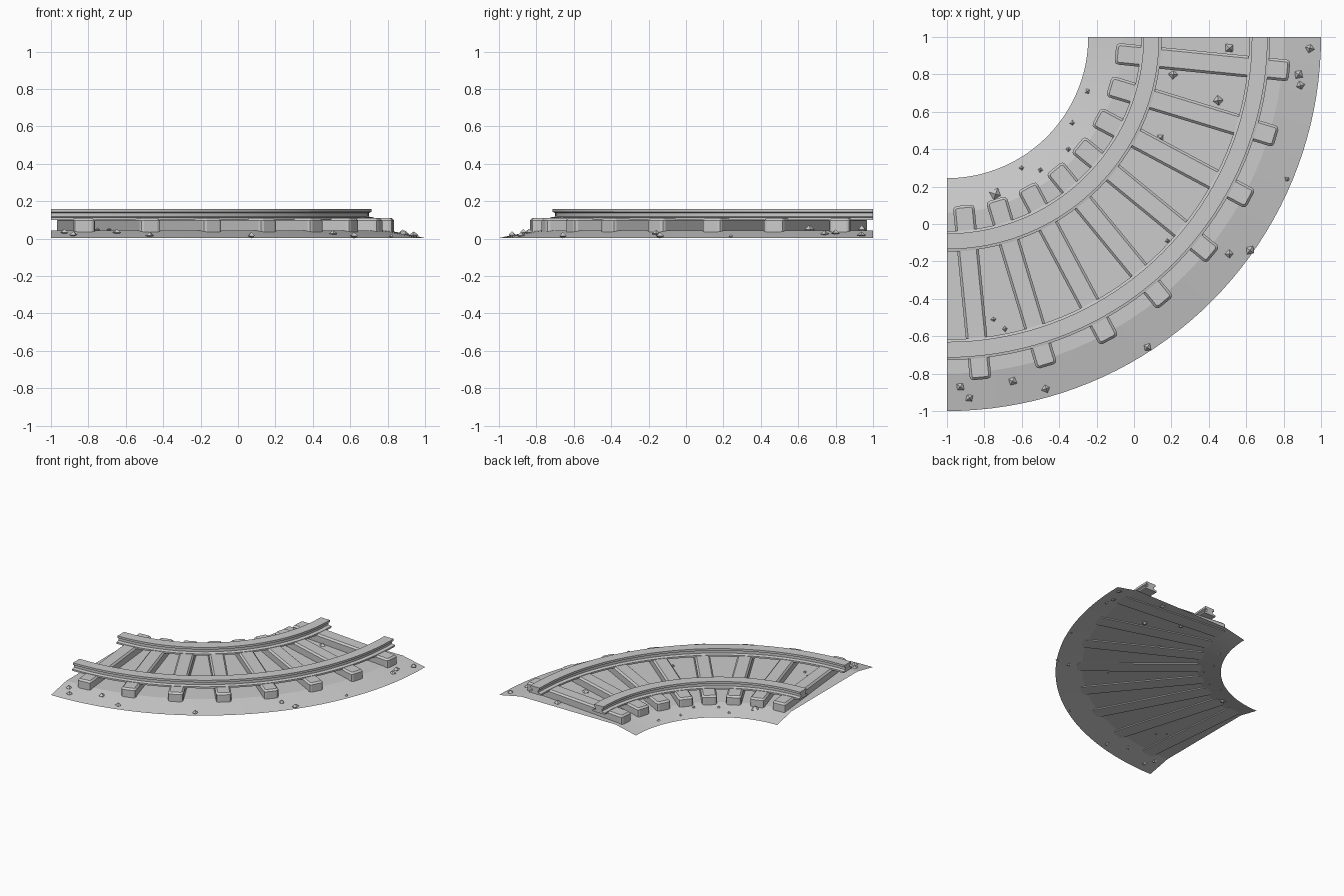
import bpy, bmesh, math, random
from mathutils import Matrix, Vector

cube = bpy.data.objects.get("Cube")
if cube:
    bpy.data.objects.remove(cube, do_unlink=True)

random.seed(4)
CX, CY = -1.0, 1.0          # centre of the bend
STEPS = 40
TIES = 8

grey = bpy.data.materials.new("stone_grey")
grey.use_nodes = True
COLOUR = (0.6, 0.6, 0.6, 1)
grey.diffuse_color = COLOUR
grey.node_tree.nodes["Principled BSDF"].inputs["Base Color"].default_value = COLOUR


def finish(name, bm, smooth=False, fix=True):
    if fix:
        bmesh.ops.recalc_face_normals(bm, faces=bm.faces)
    mesh = bpy.data.meshes.new(name)
    bm.to_mesh(mesh)
    bm.free()
    mesh.materials.append(grey)
    obj = bpy.data.objects.new(name, mesh)
    bpy.context.collection.objects.link(obj)
    if smooth:
        bpy.ops.object.select_all(action='DESELECT')
        obj.select_set(True)
        bpy.context.view_layer.objects.active = obj
        bpy.ops.object.shade_smooth_by_angle(angle=math.radians(10))
    return obj


def sweep(name, profile, closed):
    """Carry a (radius, height) profile round the quarter bend."""
    bm = bmesh.new()
    rings = []
    for i in range(STEPS + 1):
        a = -math.pi / 2 * i / STEPS
        rings.append([bm.verts.new((CX + r * math.cos(a), CY + r * math.sin(a), z))
                      for r, z in profile])
    n = len(profile)
    for a, b in zip(rings, rings[1:]):
        for j in range(n if closed else n - 1):
            k = (j + 1) % n
            bm.faces.new((a[j], b[j], b[k], a[k]))
    if closed:
        bm.faces.new(rings[0])
        bm.faces.new(rings[-1])
    else:
        # open bed faces upwards
        bm.normal_update()
        for f in bm.faces:
            if f.normal.z < 0:
                f.normal_flip()
    return finish(name, bm, smooth=True, fix=closed)


# Gravel bed: open sheet with sloping shoulders
BED = [(0.755, 0.004), (0.94, 0.045), (1.8, 0.045), (2.0, 0.004)]
sweep("gravel_bed", BED, False)


def bed_height(r):
    for (r0, z0), (r1, z1) in zip(BED, BED[1:]):
        if r <= r1:
            return z0 + (z1 - z0) * (r - r0) / (r1 - r0)
    return 0.004


# Rails: foot, web and head
HALF = [(0.055, 0.1), (0.055, 0.113), (0.028, 0.118), (0.028, 0.138),
        (0.042, 0.143), (0.042, 0.16)]
for name, radius in (("inner_rail", 1.093), ("outer_rail", 1.672)):
    profile = [(radius + w, z) for w, z in HALF]
    profile += [(radius - w, z) for w, z in reversed(HALF)]
    sweep(name, profile, True)

# Ties: rounded plan corners and chamfered top, one per equal step of the bend
R0, R1, BOTTOM, TOP = 0.905, 1.84, 0.037, 0.11
for i in range(TIES):
    bm = bmesh.new()
    bmesh.ops.create_cube(bm, size=1)
    bmesh.ops.scale(bm, vec=(R1 - R0, 0.115, TOP - BOTTOM), verts=bm.verts)
    upright = [e for e in bm.edges if abs(e.verts[0].co.z - e.verts[1].co.z) > 0.01]
    bmesh.ops.bevel(bm, geom=upright, offset=0.02, segments=2, profile=0.5, affect='EDGES')
    rim = [e for e in bm.edges if all(v.co.z > 0 for v in e.verts)]
    bmesh.ops.bevel(bm, geom=rim, offset=0.013, segments=1, affect='EDGES')
    turn = Matrix.Rotation(-math.pi / 2 * (i + 0.5) / TIES, 4, 'Z')
    place = Matrix.Translation((CX, CY, (TOP + BOTTOM) / 2)) @ turn
    bm.transform(place @ Matrix.Translation(((R0 + R1) / 2, 0, 0)))
    finish(f"tie_{i + 1}", bm)

# Loose stones: x, y and size group
LARGE = [(.51, .94), (-.74, .16), (.45, .66)]
MEDIUM = [(.94, .94), (.88, .8), (.89, .74), (.21, .8), (.62, -.14), (.51, -.16),
          (.07, -.66), (-.93, -.87), (-.88, -.93), (-.65, -.84), (-.47, -.88), (.14, .46)]
SMALL = [(-.25, .71), (-.33, .54), (-.35, .4), (-.5, .29), (-.6, .3), (.82, .24),
         (.18, -.09), (-.75, -.51), (-.69, -.56)]
bm = bmesh.new()
for size, spots in ((0.034, LARGE), (0.026, MEDIUM), (0.015, SMALL)):
    for x, y in spots:
        z = max(bed_height(math.hypot(x - CX, y - CY)) + 0.003, size * 0.6)
        spin = Matrix.Rotation(random.uniform(0, math.pi), 4, 'Z')
        tips = [Vector((math.cos(a), math.sin(a), 0)) * size * random.uniform(0.75, 1.1)
                for a in (0, math.pi / 2, math.pi, math.pi * 1.5)]
        ring = [bm.verts.new(spin @ t + Vector((x, y, z))) for t in tips]
        peak = bm.verts.new((x, y, z + size * 0.75))
        base = bm.verts.new((x, y, z - size * 0.55))
        for k in range(4):
            a, b = ring[k], ring[(k + 1) % 4]
            bm.faces.new((a, b, peak))
            bm.faces.new((b, a, base))
finish("loose_stones", bm)
bpy.context.view_layer.update()
